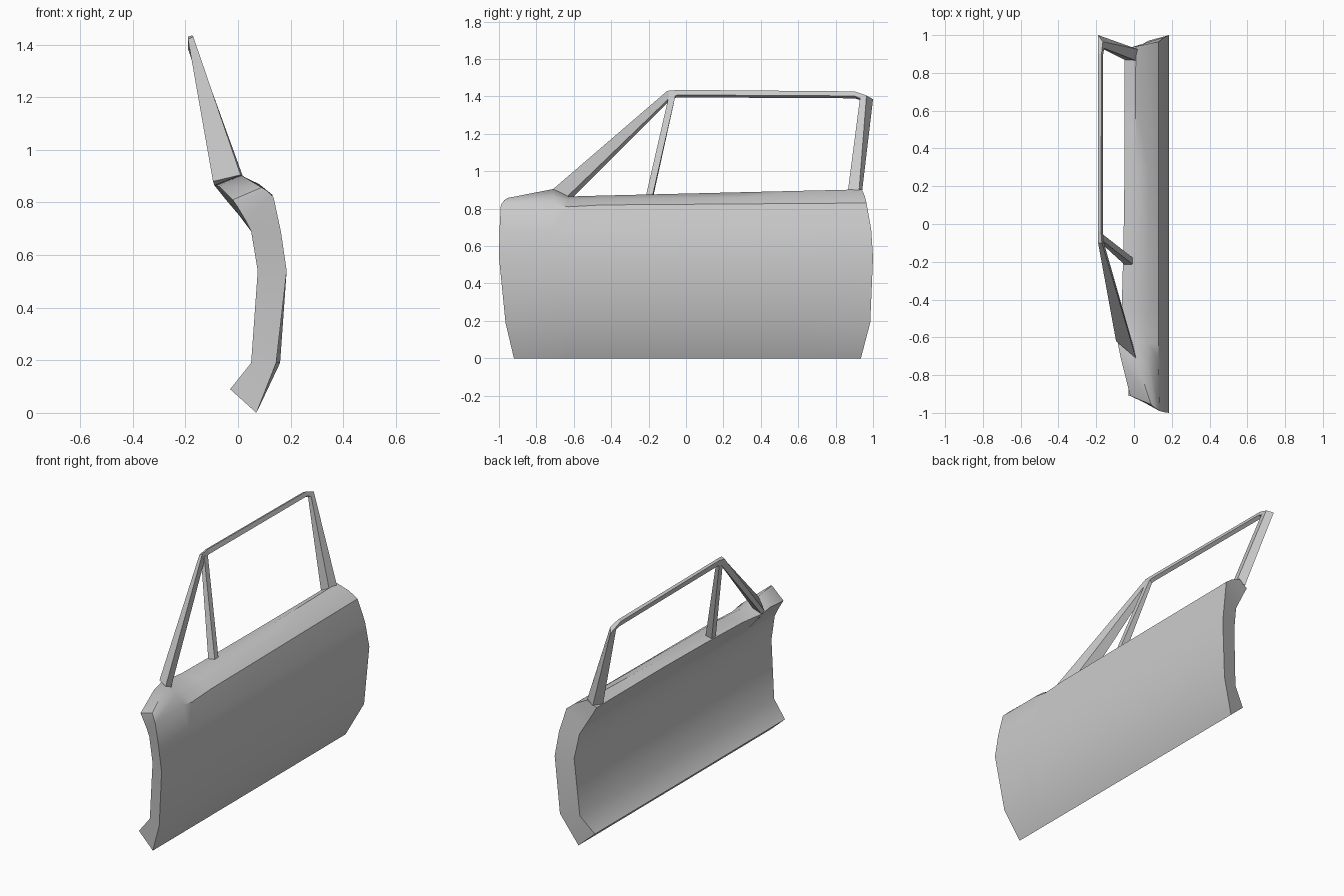
import bpy, bmesh, math

if "Cube" in bpy.data.objects:
    bpy.data.objects.remove(bpy.data.objects["Cube"])


def make_object(name, rings, smooth_angle=None, caps=True, faces=None):
    """Skin a list of equal-length closed rings into one mesh."""
    bm = bmesh.new()
    vs = [[bm.verts.new(p) for p in r] for r in rings]
    n = len(rings[0])
    for a, b in zip(vs, vs[1:]):
        for i in range(n):
            j = (i + 1) % n
            bm.faces.new((a[i], a[j], b[j], b[i]))
    # end caps as quad strips joining outer point i to inner point n-1-i
    for r in (vs[0], vs[-1]):
        for i in range(n // 2 - 1):
            bm.faces.new((r[i], r[i + 1], r[n - 2 - i], r[n - 1 - i]))
    bmesh.ops.recalc_face_normals(bm, faces=bm.faces)
    me = bpy.data.meshes.new(name)
    bm.to_mesh(me)
    bm.free()
    ob = bpy.data.objects.new(name, me)
    bpy.context.collection.objects.link(ob)
    if smooth_angle:
        bpy.ops.object.select_all(action='DESELECT')
        ob.select_set(True)
        bpy.context.view_layer.objects.active = ob
        bpy.ops.object.shade_smooth_by_angle(angle=math.radians(smooth_angle))
    return ob


# Door shell: outer and inner profiles (x, z), bottom to shoulder
outer_low = [(.07, 0), (.16, .19), (.185, .54), (.163, .69)]
inner_low = [(-.03, .09), (.05, .19), (.075, .54), (.05, .69)]
# upper profiles vary along the door, shoulder to belt line
front_o, front_i = [(.135, .82), (.11, .845), (.09, .857)], [(.03, .73), (0, .78), (-.02, .81)]
hinge_o, hinge_i = [(.13, .825), (.075, .87), (.01, .905)], [(.01, .75), (-.03, .81), (-.07, .86)]
sill_o, sill_i = [(.13, .81), (.07, .845), (0, .865)], [(.005, .75), (-.05, .815), (-.09, .865)]
mid_o, mid_i = [(.13, .82), (.075, .852), (0, .87)], [(.01, .75), (-.03, .81), (-.065, .865)]
rear_o, rear_i = [(.13, .83), (.08, .87), (.01, .903)], [(.017, .75), (-.017, .81), (-.05, .87)]


def blend(a, b, t):
    return [tuple(u + (v - u) * t for u, v in zip(p, q)) for p, q in zip(a, b)]


def ring(ys_o, ys_i, top_o, top_i):
    o = [(x, y, z) for (x, z), y in zip(outer_low + top_o, ys_o)]
    i = [(x, y, z) for (x, z), y in zip(inner_low + top_i, ys_i)]
    return o + i[::-1]


stations = [
    ring([-.92, -.965, -1, -.997, -.99, -.972, -.955],
         [-.91, -.92, -.93, -.925, -.92, -.915, -.91], front_o, front_i),
    ring([-.71] * 7, [-.71] * 7, hinge_o, hinge_i),
    ring([-.63] * 7, [-.61] * 7, sill_o, sill_i),
    ring([-.45] * 7, [-.45] * 7, mid_o, mid_i)]
for y in (-.1, .3, .65):
    t = (y + .45) / 1.38
    stations.append(ring([y] * 7, [y] * 7, blend(mid_o, rear_o, t),
                         blend(mid_i, rear_i, min(1, t * 2.5))))
stations.append(ring([.935, .985, 1, .99, .965, .955, .94],
                     [.92, .95, .97, .955, .945, .935, .93], rear_o, rear_i))
# front edge of the lower skin tucks in slightly
stations[0][1] = (.145, -.965, .19)
make_object("door_shell", stations, 38)

# Window frame: front pillar, roof rail and rear pillar in one sweep
frame = [
    [(.01, -.71, .905), (-.005, -.64, .86), (-.09, -.6, .865), (-.095, -.62, .88)],
    [(-.17, -.1, 1.43), (-.165, -.08, 1.40), (-.185, -.075, 1.39), (-.19, -.1, 1.42)],
    [(-.175, -.04, 1.435), (-.165, -.04, 1.408), (-.183, -.04, 1.395), (-.19, -.04, 1.43)],
    [(-.172, .9, 1.427), (-.163, .9, 1.403), (-.183, .9, 1.39), (-.19, .9, 1.42)],
    [(-.165, .965, 1.405), (-.158, .93, 1.39), (-.183, .935, 1.38), (-.19, 1.0, 1.385)],
    [(.02, .925, .895), (.01, .865, .89), (-.05, .87, .87), (-.03, .94, .88)]]
make_object("window_frame", frame)

# Slim divider between quarter light and main window
divider = [
    [(-.005, -.215, .865), (-.005, -.18, .865), (-.05, -.175, .865), (-.05, -.215, .865)],
    [(-.165, -.09, 1.41), (-.165, -.055, 1.41), (-.187, -.055, 1.41), (-.187, -.09, 1.41)]]
make_object("window_divider", divider)
